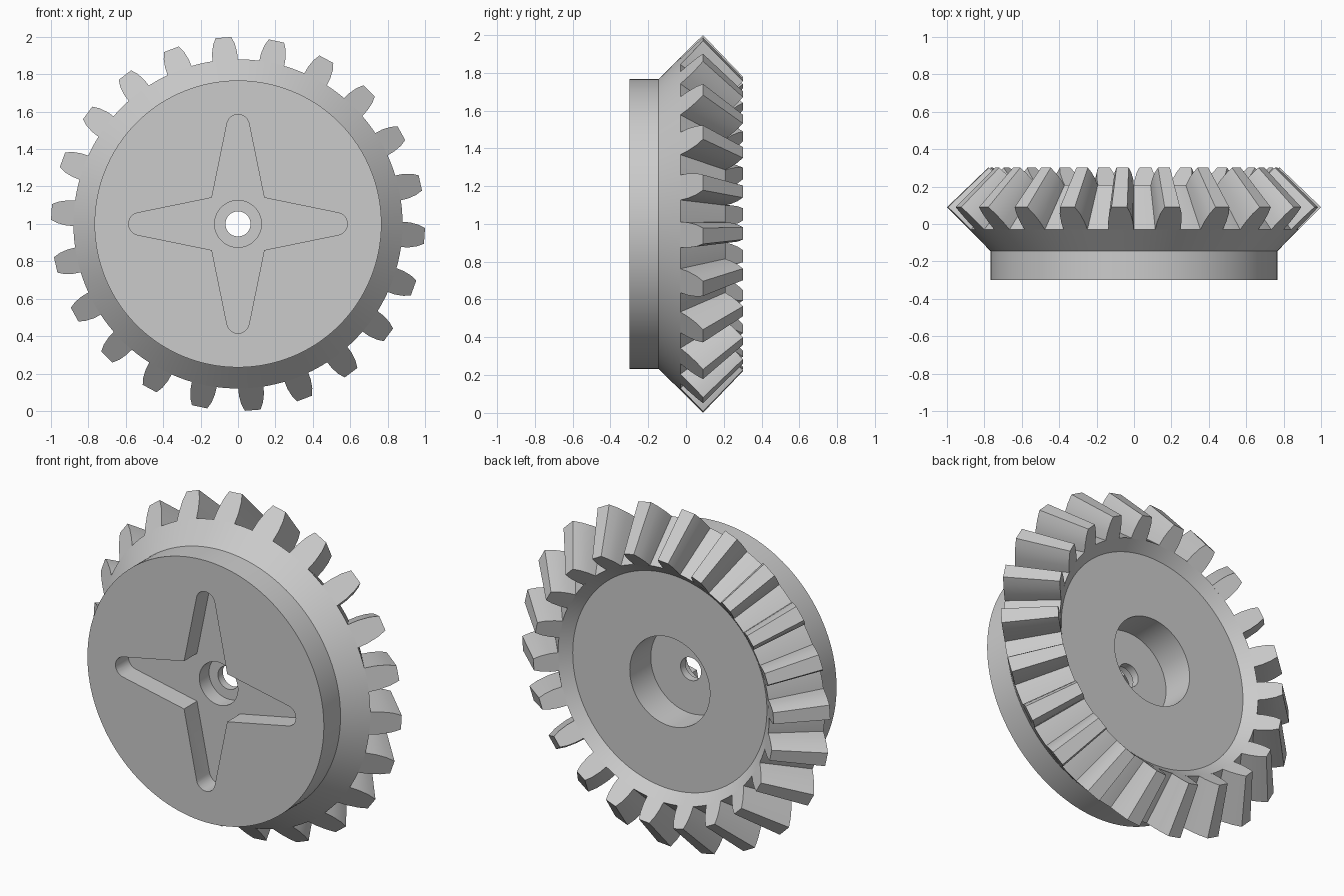
import bpy, bmesh
from math import sin, cos, pi, radians

TEETH = 22
APEX = 1.05      # all teeth taper to this point on the axis
INNER = 0.78     # size of a tooth's inner end relative to its outer end

if "Cube" in bpy.data.objects:
    bpy.data.objects.remove(bpy.data.objects["Cube"])

grey = bpy.data.materials.new("plain grey")
grey.use_nodes = True
colour = (0.6, 0.6, 0.6, 1)
grey.diffuse_color = colour
grey.node_tree.nodes["Principled BSDF"].inputs["Base Color"].default_value = colour


def ring_point(r, y, angle):
    """Point at a radius and depth; the angle runs clockwise from the top."""
    return (r * sin(angle), y, 1 + r * cos(angle))


def finish(name, bm):
    bmesh.ops.recalc_face_normals(bm, faces=bm.faces)
    mesh = bpy.data.meshes.new(name)
    bm.to_mesh(mesh)
    bm.free()
    mesh.materials.append(grey)
    obj = bpy.data.objects.new(name, mesh)
    bpy.context.collection.objects.link(obj)
    return obj


def activate(obj):
    bpy.ops.object.select_all(action='DESELECT')
    obj.select_set(True)
    bpy.context.view_layer.objects.active = obj


def lathe(name, profile, steps):
    bm = bmesh.new()
    rings = [[bm.verts.new(ring_point(r, y, 2 * pi * i / steps)) for r, y in profile]
             for i in range(steps)]
    for i in range(steps):
        a, b = rings[i], rings[(i + 1) % steps]
        for j in range(len(profile)):
            k = (j + 1) % len(profile)
            bm.faces.new((a[j], a[k], b[k], b[j]))
    return finish(name, bm)


def prism(bm, near, far):
    """Join two matching outlines into a closed solid."""
    a = [bm.verts.new(p) for p in near]
    b = [bm.verts.new(p) for p in far]
    bm.faces.new(a)
    bm.faces.new(b)
    for i in range(len(a)):
        j = (i + 1) % len(a)
        bm.faces.new((a[i], a[j], b[j], b[i]))


# Body: hub, back cone, root cone, dished rear, bore and stepped centre hole
body = lathe("gear_body", [
    (0.067, -0.045), (0.067, -0.09), (0.125, -0.09), (0.125, -0.3),
    (0.767, -0.3), (0.767, -0.145), (0.88, -0.03), (0.686, 0.208),
    (0.63, 0.15), (0.26, 0.15), (0.26, -0.045)], 132)

# Four-armed recess with rounded tips, cut into the front
outline = []
for arm in range(4):
    c, s = cos(arm * pi / 2), sin(arm * pi / 2)
    points = [(0.14, -0.14)]
    for i in range(13):
        t = radians(-78 + 13 * i)
        points.append((0.525 + 0.06 * cos(t), 0.06 * sin(t)))
    outline += [(c * x - s * z, s * x + c * z) for x, z in points]
bm = bmesh.new()
prism(bm, [(x, -0.4, 1 + z) for x, z in outline],
      [(x, -0.18, 1 + z) for x, z in outline])
cutter = finish("recess_cutter", bm)
cutter.hide_render = True
activate(body)
cut = body.modifiers.new("front recess", 'BOOLEAN')
cut.operation = 'DIFFERENCE'
cut.solver = 'EXACT'
cut.object = cutter
bpy.ops.object.modifier_apply(modifier=cut.name)
bpy.data.objects.remove(cutter)
activate(body)
bpy.ops.object.shade_smooth_by_angle(angle=radians(25))

# Teeth: (half width, height above the root), tapered towards the apex
half = [(0.068, -0.002), (0.067, 0.04), (0.058, 0.085), (0.042, 0.12)]
section = half + [(-w, h) for w, h in reversed(half)]


def tooth_end(angle, scale):
    points = []
    for w, h in section:
        r, y = 0.88 + h, -0.03 + h
        points.append(ring_point(r * scale, APEX + (y - APEX) * scale, angle + w / r))
    return points


bm = bmesh.new()
for i in range(TEETH):
    angle = radians(-4.5) + 2 * pi * i / TEETH
    prism(bm, tooth_end(angle, 1), tooth_end(angle, INNER))
teeth = finish("gear_teeth", bm)
activate(teeth)
bpy.ops.object.shade_smooth_by_angle(angle=radians(25))
